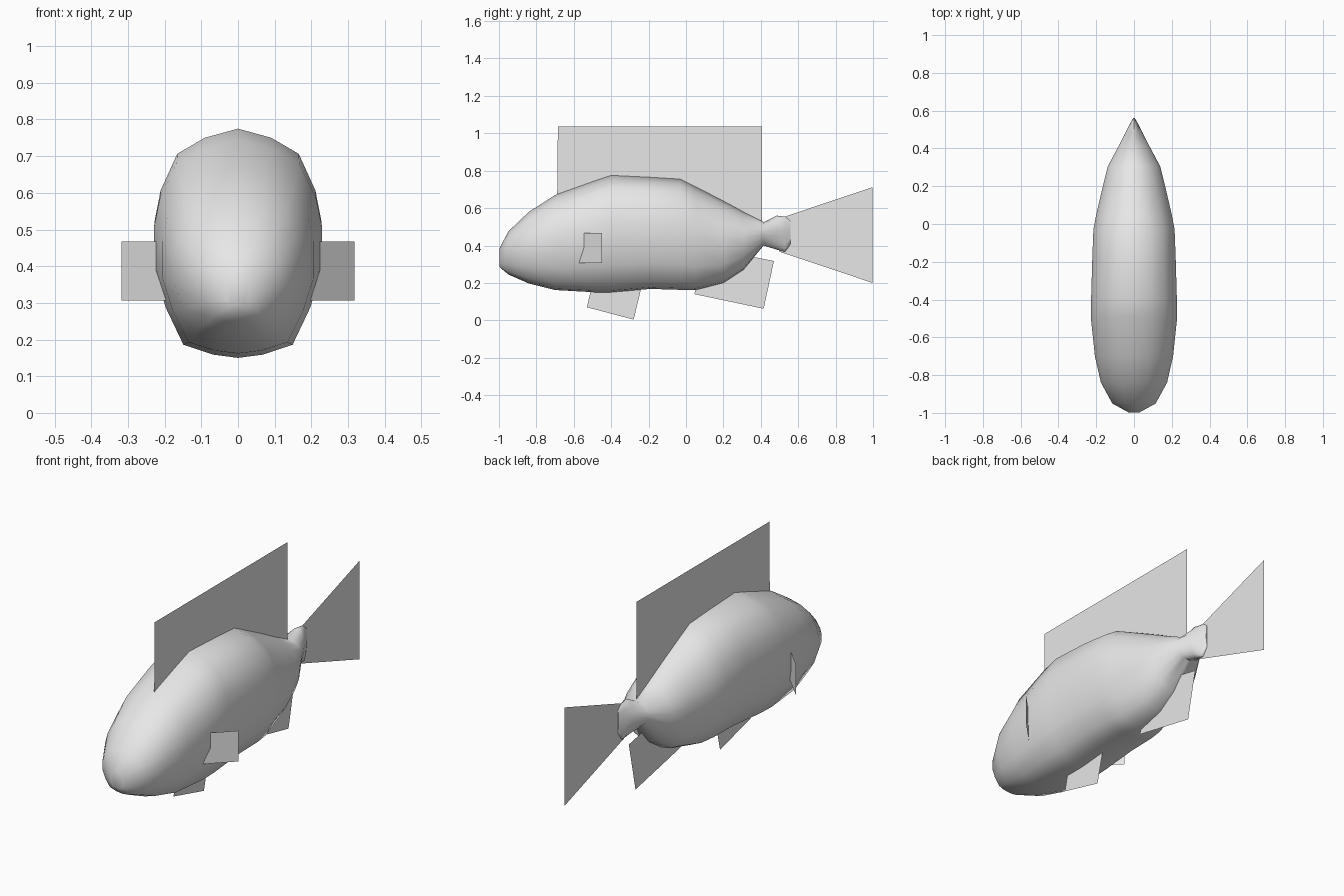
import bpy
import bmesh
import math

cube = bpy.data.objects.get("Cube")
if cube:
    bpy.data.objects.remove(cube, do_unlink=True)

grey = bpy.data.materials.new("plain grey")
grey.use_nodes = True
colour = (0.8, 0.8, 0.8, 1.0)
grey.diffuse_color = colour
grey.node_tree.nodes["Principled BSDF"].inputs["Base Color"].default_value = colour


def make_object(name, bm):
    mesh = bpy.data.meshes.new(name)
    bm.to_mesh(mesh)
    bm.free()
    mesh.materials.append(grey)
    obj = bpy.data.objects.new(name, mesh)
    bpy.context.collection.objects.link(obj)
    return obj


def make_fin(name, points):
    """One flat sheet through the given corners."""
    bm = bmesh.new()
    bm.faces.new([bm.verts.new(p) for p in points])
    return make_object(name, bm)


# Half cross-sections from back ridge to belly: (share of width, share of height)
BOXY = [(0, 1), (0.4, 0.96), (0.73, 0.89), (0.93, 0.73), (1, 0.6),
        (1, 0.41), (0.86, 0.23), (0.65, 0.06), (0.3, 0.015), (0, 0)]
ROUND = [(0, 1), (0.38, 0.95), (0.67, 0.85), (0.9, 0.71), (1, 0.58),
         (0.98, 0.41), (0.83, 0.22), (0.58, 0.08), (0.3, 0.02), (0, 0)]

# Body stations: y, belly height, back height, half width, roundness
STATIONS = [
    (-0.997, 0.285, 0.385, 0.03, 0.6),
    (-0.95, 0.245, 0.475, 0.115, 0.4),
    (-0.84, 0.197, 0.58, 0.175, 0.2),
    (-0.70, 0.162, 0.67, 0.207, 0),
    (-0.49, 0.15, 0.745, 0.229, 0),
    (-0.40, 0.15, 0.775, 0.227, 0),
    (-0.19, 0.168, 0.765, 0.221, 0),
    (-0.03, 0.163, 0.755, 0.215, 0.2),
    (0.05, 0.162, 0.715, 0.2, 0.4),
    (0.20, 0.20, 0.638, 0.165, 0.7),
    (0.307, 0.27, 0.58, 0.138, 0.9),
    (0.415, 0.40, 0.525, 0.08, 1),
    (0.485, 0.378, 0.56, 0.045, 1),
    (0.53, 0.366, 0.555, 0.022, 1),
    (0.56, 0.41, 0.53, 0.005, 1),
]

# Body skin lofted along the stations
bm = bmesh.new()
rings = []
for y, low, high, width, roundness in STATIONS:
    half = []
    for a, b in zip(BOXY, ROUND):
        u = a[0] + (b[0] - a[0]) * roundness
        v = a[1] + (b[1] - a[1]) * roundness
        half.append((u * width, low + v * (high - low)))
    outline = half + [(-x, z) for x, z in reversed(half[1:-1])]
    rings.append([bm.verts.new((x, y, z)) for x, z in outline])
count = len(rings[0])
for front, back in zip(rings, rings[1:]):
    for i in range(count):
        j = (i + 1) % count
        bm.faces.new((front[i], front[j], back[j], back[i]))
bm.faces.new(rings[0])
bm.faces.new(rings[-1])
bmesh.ops.recalc_face_normals(bm, faces=bm.faces)
body = make_object("body", bm)

bpy.ops.object.select_all(action='DESELECT')
bpy.context.view_layer.objects.active = body
body.select_set(True)
bpy.ops.object.shade_smooth_by_angle(angle=math.radians(60))

# Fins on the centre plane: (y, z) corners
CENTRE_FINS = {
    "dorsal_fin": [(-0.69, 0.53), (0.405, 0.53), (0.405, 1.035), (-0.685, 1.035)],
    "tail_fin": [(0.50, 0.367), (0.998, 0.2), (0.998, 0.712), (0.50, 0.545)],
    "pelvic_fin": [(-0.53, 0.07), (-0.28, 0.004), (-0.235, 0.19), (-0.49, 0.24)],
    "anal_fin": [(0.045, 0.14), (0.415, 0.062), (0.47, 0.317), (0.10, 0.39)],
}
for name, corners in CENTRE_FINS.items():
    make_fin(name, [(0, y, z) for y, z in corners])

# Side fins sweep outwards and back
for side, s in (("left", 1), ("right", -1)):
    make_fin(side + "_pectoral_fin",
             [(s * 0.15, -0.62, 0.307), (s * 0.318, -0.45, 0.307),
              (s * 0.318, -0.45, 0.467), (s * 0.15, -0.62, 0.467)])
